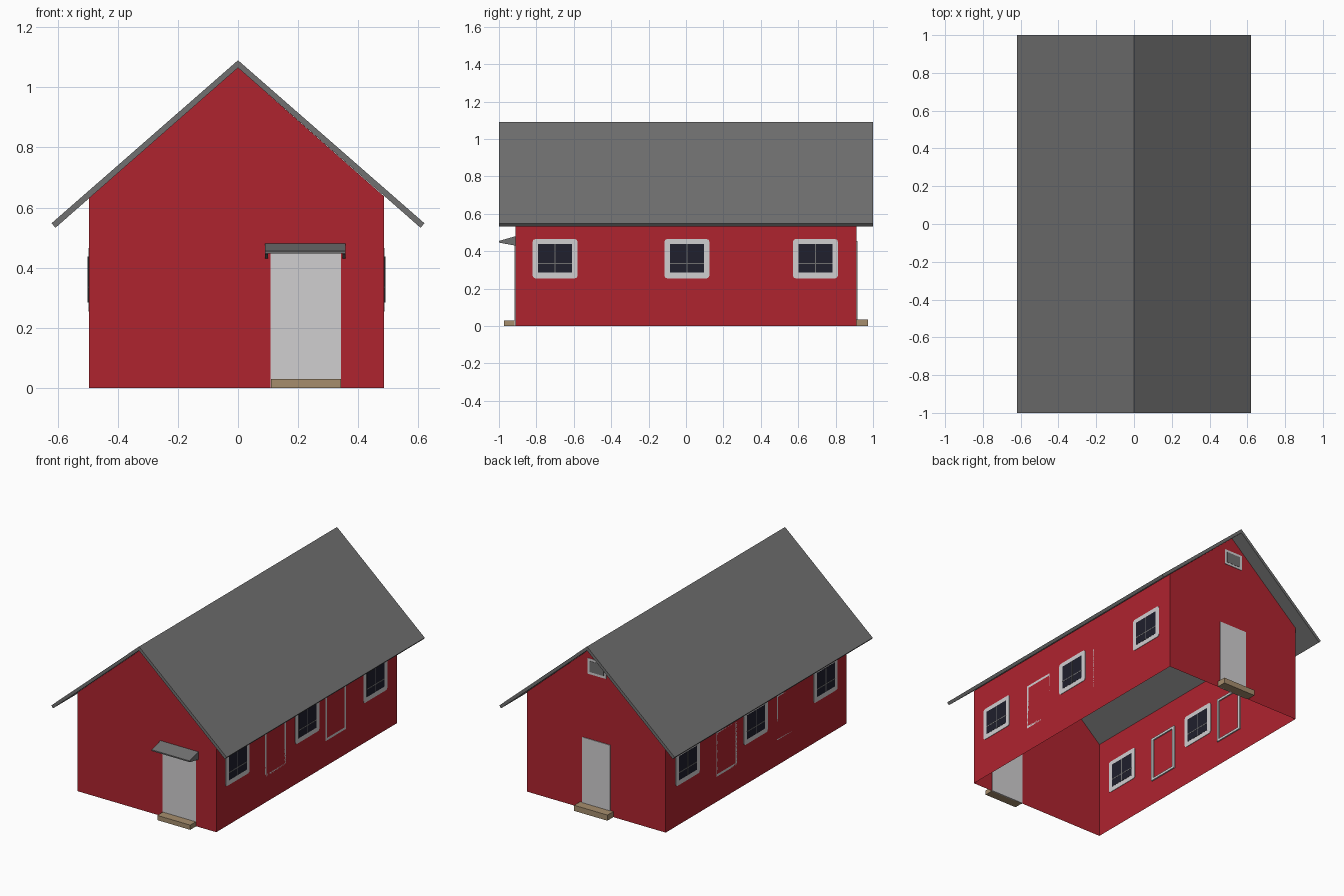
import bpy, bmesh, math
from mathutils import Vector

if "Cube" in bpy.data.objects:
    bpy.data.objects.remove(bpy.data.objects["Cube"])


def mat(name, rgb):
    m = bpy.data.materials.new(name)
    m.diffuse_color = (*rgb, 1)
    m.use_nodes = True
    m.node_tree.nodes["Principled BSDF"].inputs["Base Color"].default_value = m.diffuse_color
    return m


RED = mat("barn_red", (0.43, 0.017, 0.028))
GREY = mat("roof_grey", (0.165, 0.165, 0.165))
WHITE = mat("trim_white", (0.63, 0.62, 0.63))
DARK = mat("glass_dark", (0.014, 0.014, 0.026))
TAN = mat("step_tan", (0.38, 0.27, 0.155))

XL, XR, YW = -0.495, 0.485, 0.912   # wall planes


def finish(name, bm, material):
    me = bpy.data.meshes.new(name)
    bm.to_mesh(me)
    bm.free()
    me.materials.append(material)
    ob = bpy.data.objects.new(name, me)
    bpy.context.collection.objects.link(ob)
    return ob


def prism(name, pts, axis, a, b, material, caps=True):
    """Extrude a 2D outline along axis: 'y' uses (x, z), 'x' uses (y, z)."""
    bm = bmesh.new()
    put = (lambda p, d: (p[0], d, p[1])) if axis == 'y' else (lambda p, d: (d, p[0], p[1]))
    va = [bm.verts.new(put(p, a)) for p in pts]
    vb = [bm.verts.new(put(p, b)) for p in pts]
    bm.faces.new(va)
    bm.faces.new(vb[::-1])
    n = len(pts)
    for i in range(n):
        j = (i + 1) % n
        bm.faces.new((va[j], va[i], vb[i], vb[j]))
    bmesh.ops.recalc_face_normals(bm, faces=bm.faces)
    return finish(name, bm, material)


def rect(c0, c1, z0, z1, r=0.0):
    """Rectangle outline with optional clipped corners."""
    if r == 0:
        return [(c0, z0), (c1, z0), (c1, z1), (c0, z1)]
    out = []
    for cx, cz, start in ((c1 - r, z0 + r, -90), (c1 - r, z1 - r, 0),
                          (c0 + r, z1 - r, 90), (c0 + r, z0 + r, 180)):
        for k in range(3):
            t = math.radians(start + 45 * k)
            out.append((cx + r * math.cos(t), cz + r * math.sin(t)))
    return out


# house shell: gabled sheet walls, open underneath and at the top
bm = bmesh.new()
gable = [(XL, 0), (XR, 0), (XR, 0.638), (-0.003, 1.068), (XL, 0.632)]
f = [bm.verts.new((x, -YW, z)) for x, z in gable]
b = [bm.verts.new((x, YW, z)) for x, z in gable]
bm.faces.new(f)
bm.faces.new(b[::-1])
for i, j in ((1, 2), (4, 0)):
    bm.faces.new((f[j], f[i], b[i], b[j]))
finish("walls", bm, RED)

# roof: two slabs meeting at the ridge
for side, s in (("right", 1), ("left", -1)):
    prism("roof_" + side, [(0, 1.09), (s * 0.62, 0.548), (s * 0.607, 0.533), (0, 1.065)],
          'y', -1, 1, GREY)

# three windows on each long wall, showing on both faces of the wall
for side, x in (("right", XR), ("left", XL)):
    for i, y in enumerate((-0.70, 0.005, 0.692)):
        tag = f"{side}_{i + 1}"

        def plate(part, pts, t, m):
            prism(f"{part}_{tag}", pts, 'x', x - t, x + t, m)

        plate("window_frame", rect(y - 0.12, y + 0.12, 0.255, 0.465, 0.014), 0.003, WHITE)
        plate("window_glass", rect(y - 0.09, y + 0.09, 0.285, 0.438), 0.004, DARK)
        plate("window_upright", rect(y - 0.003, y + 0.003, 0.285, 0.438), 0.0048, GREY)
        plate("window_crossbar", rect(y - 0.09, y + 0.09, 0.332, 0.338), 0.0047, GREY)

    # thin trim frames on the inner face, between the windows
    inn = x - math.copysign(0.008, x)
    for i, y in enumerate((-0.315, 0.295)):
        w, t = 0.105, 0.015
        bars = {"bottom": rect(y - w, y + w, 0.16, 0.16 + t),
                "top": rect(y - w, y + w, 0.45 - t, 0.45),
                "near": rect(y - w, y - w + t, 0.16 + t, 0.45 - t),
                "far": rect(y + w - t, y + w, 0.16 + t, 0.45 - t)}
        for k, pts in bars.items():
            prism(f"inner_trim_{side}_{i + 1}_{k}", pts, 'x', x, inn, WHITE)

# doors and steps
prism("front_door", rect(0.108, 0.343, 0.0, 0.452), 'y', -YW - 0.004, -YW + 0.004, WHITE)
prism("front_step", rect(0.11, 0.343, 0, 0.03), 'y', -0.972, -YW, TAN)
prism("back_door", rect(-0.105, 0.093, 0.0, 0.455), 'y', YW - 0.004, YW + 0.004, WHITE)
prism("back_step", rect(-0.125, 0.11, 0, 0.036), 'y', YW, 0.972, TAN)

# canopy over the front door: sloping slab with two side brackets
prism("canopy_slab", [(-YW, 0.48), (-1.0, 0.455), (-1.0, 0.447), (-YW, 0.462)],
      'x', 0.09, 0.358, GREY)
for side, x in (("left", 0.09), ("right", 0.348)):
    prism("canopy_bracket_" + side, [(-YW, 0.465), (-0.998, 0.449), (-0.995, 0.445), (-YW, 0.43)],
          'x', x, x + 0.01, GREY)

# small gable vent at the back
prism("vent_frame", rect(-0.075, 0.055, 0.87, 0.97), 'y', YW - 0.003, YW + 0.003, WHITE)
prism("vent_panel", rect(-0.06, 0.04, 0.885, 0.955), 'y', YW - 0.0045, YW + 0.0045, GREY)
